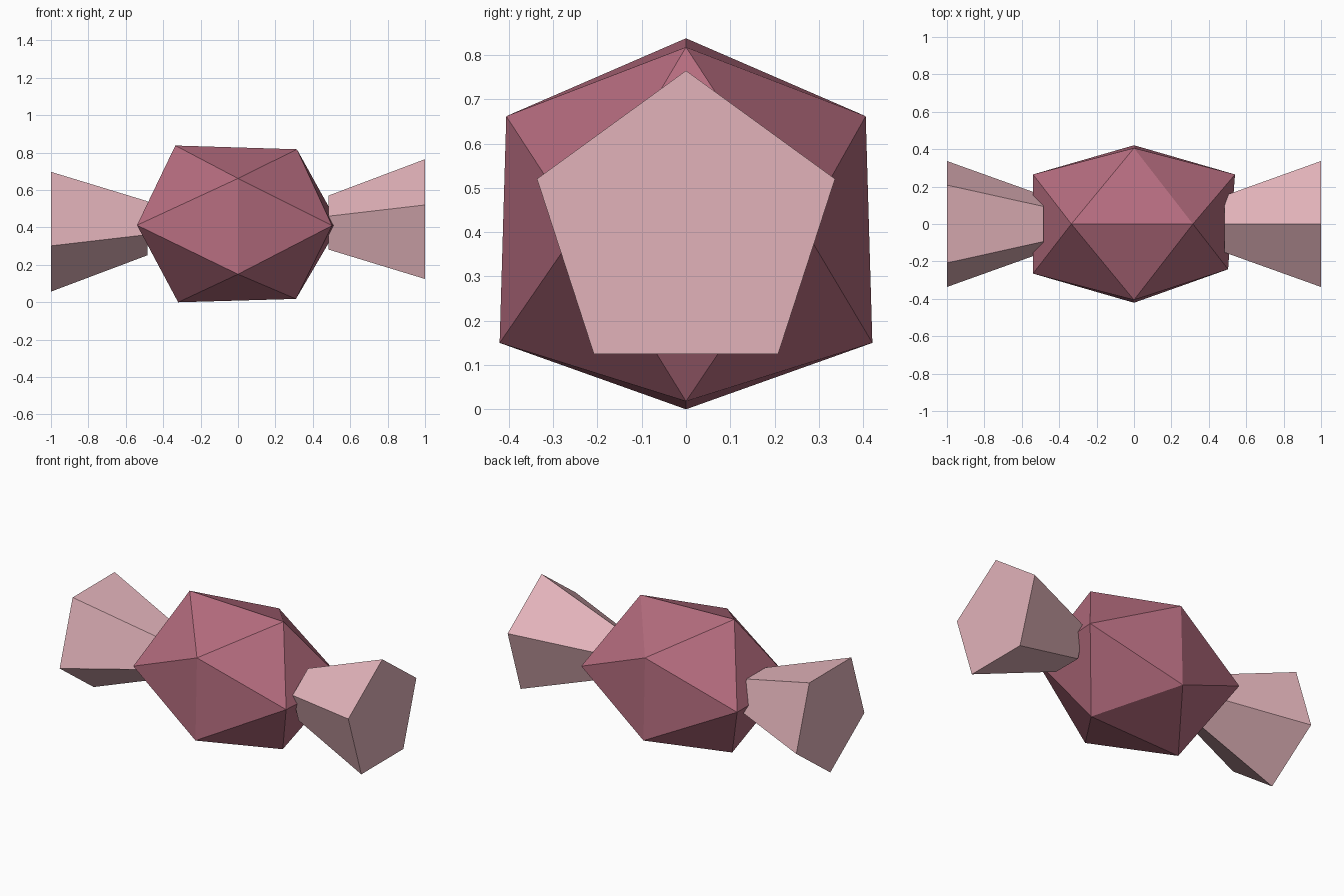
import bpy, bmesh, math

if "Cube" in bpy.data.objects:
    bpy.data.objects.remove(bpy.data.objects["Cube"])


def material(name, rgb):
    mat = bpy.data.materials.new(name)
    mat.diffuse_color = (*rgb, 1)
    mat.use_nodes = True
    mat.node_tree.nodes["Principled BSDF"].inputs["Base Color"].default_value = mat.diffuse_color
    return mat


def add_object(name, bm, mat):
    bmesh.ops.recalc_face_normals(bm, faces=bm.faces)
    mesh = bpy.data.meshes.new(name)
    bm.to_mesh(mesh)
    bm.free()
    mesh.materials.append(mat)
    obj = bpy.data.objects.new(name, mesh)
    bpy.context.collection.objects.link(obj)
    return obj


rose = material("rose", (0.46, 0.15, 0.21))
pale_pink = material("pale_pink", (0.76, 0.45, 0.49))
MID = 0.411

# Sweet: stretched, slightly uneven icosahedron
corners = [(-0.335, 0, 0.838), (0.315, 0, 0.818),
           (-0.32, 0, 0.0), (0.31, 0, 0.018),
           (0.54, 0.265, 0.412), (0.503, -0.242, 0.41)]
for s in (-1, 1):
    corners += [(0, s * 0.406, 0.662), (0, s * 0.421, 0.15), (-0.54, s * 0.265, 0.412)]
bm = bmesh.new()
for c in corners:
    bm.verts.new(c)
bmesh.ops.convex_hull(bm, input=bm.verts)
add_object("sweet", bm, rose)

# Wrapper ends: flared five-sided twists, one point up and one point down
for name, side in (("wrapper_end_right", 1), ("wrapper_end_left", -1)):
    bm = bmesh.new()
    rings = []
    for x, r in ((0.485, 0.16), (1.0, 0.354)):
        ring = []
        for i in range(5):
            a = math.tau * i / 5
            ring.append(bm.verts.new((side * x, r * math.sin(a), MID + side * r * math.cos(a))))
        rings.append(ring)
        bm.faces.new(ring)
    inner, outer = rings
    for i in range(5):
        j = (i + 1) % 5
        bm.faces.new((inner[i], inner[j], outer[j], outer[i]))
    add_object(name, bm, pale_pink)
